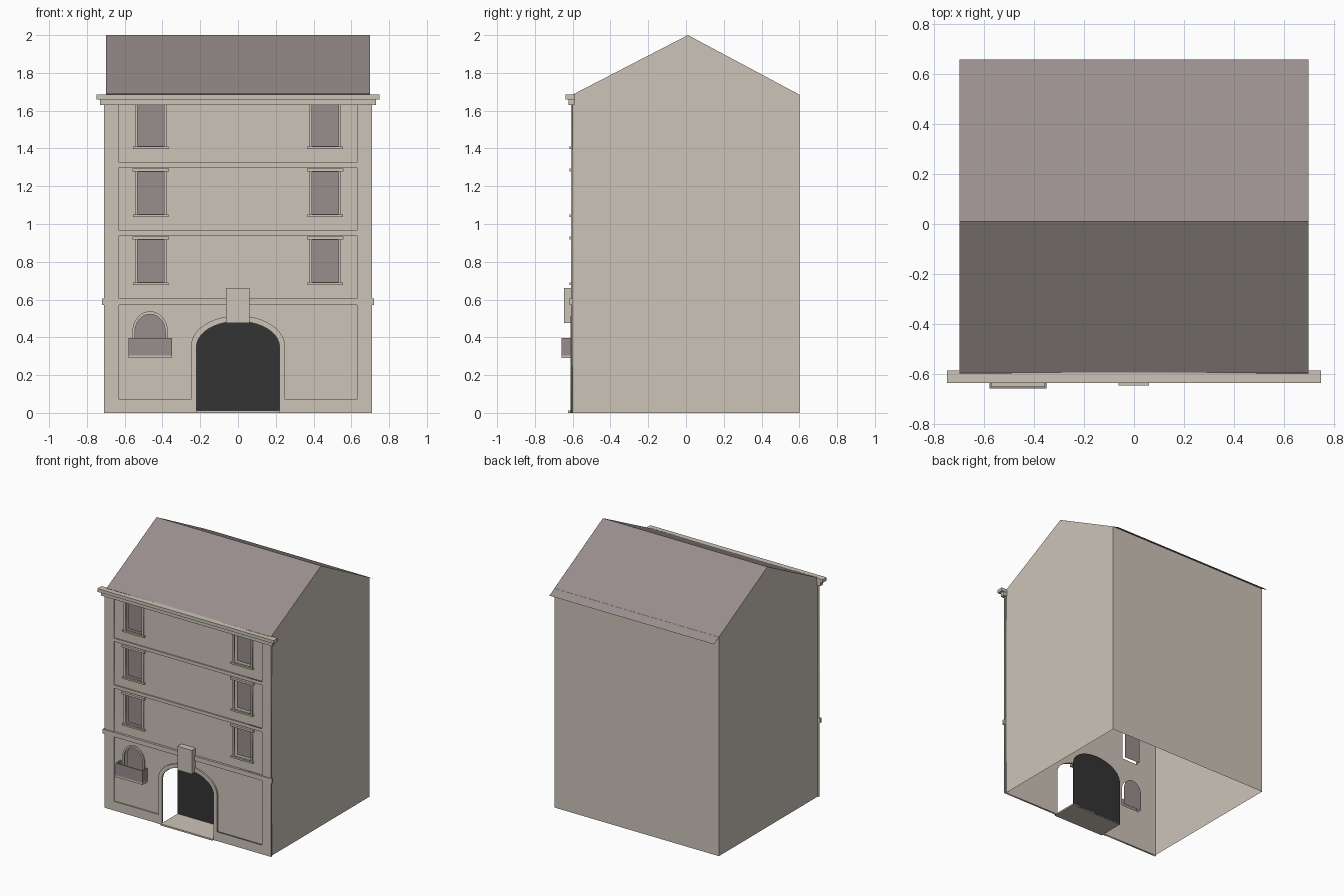
import bpy, bmesh
from math import sin, cos, pi

cube = bpy.data.objects.get("Cube")
if cube:
    bpy.data.objects.remove(cube, do_unlink=True)


def material(name, rgb):
    m = bpy.data.materials.new(name)
    m.use_nodes = True
    lin = [((c / 255 + 0.055) / 1.055) ** 2.4 for c in rgb] + [1]
    m.diffuse_color = lin
    bsdf = next(n for n in m.node_tree.nodes if n.type == 'BSDF_PRINCIPLED')
    bsdf.inputs["Base Color"].default_value = lin
    return m


STONE = material("warm_stone", (204, 196, 184))
MAUVE = material("mauve_grey", (153, 142, 141))
DARK = material("charcoal", (52, 52, 52))


def add(name, mesh, mat):
    mesh.materials.clear()
    mesh.materials.append(mat)
    ob = bpy.data.objects.new(name, mesh)
    bpy.context.collection.objects.link(ob)
    return ob


def faces(name, polys, mat):
    """Thin surface made from separate polygons."""
    bm = bmesh.new()
    for poly in polys:
        bm.faces.new([bm.verts.new(p) for p in poly])
    bmesh.ops.remove_doubles(bm, verts=bm.verts, dist=0.0005)
    mesh = bpy.data.meshes.new(name)
    bm.to_mesh(mesh)
    bm.free()
    return add(name, mesh, mat)


def box(name, x0, x1, y0, y1, z0, z1, mat=STONE):
    bm = bmesh.new()
    bmesh.ops.create_cube(bm, size=1)
    for v in bm.verts:
        v.co = [(a + b) / 2 + c * (b - a)
                for c, a, b in zip(v.co, (x0, y0, z0), (x1, y1, z1))]
    mesh = bpy.data.meshes.new(name)
    bm.to_mesh(mesh)
    bm.free()
    return add(name, mesh, mat)


def plate(name, outlines, y0, y1, mat=STONE):
    """Extruded x-z outline; inner outlines become holes."""
    cu = bpy.data.curves.new(name, 'CURVE')
    cu.dimensions = '2D'
    cu.fill_mode = 'BOTH'
    cu.extrude = (y1 - y0) / 2
    for pts in outlines:
        sp = cu.splines.new('POLY')
        sp.points.add(len(pts) - 1)
        for p, (x, z) in zip(sp.points, pts):
            p.co = (x, z, 0, 1)
        sp.use_cyclic_u = True
    tmp = bpy.data.objects.new(name + "_tmp", cu)
    mesh = bpy.data.meshes.new_from_object(tmp)
    bpy.data.objects.remove(tmp)
    bpy.data.curves.remove(cu)
    bm = bmesh.new()
    bm.from_mesh(mesh)
    bmesh.ops.remove_doubles(bm, verts=bm.verts, dist=0.0001)
    for v in bm.verts:
        x, z, d = v.co
        v.co = (x, (y0 + y1) / 2 + d, z)
    bmesh.ops.recalc_face_normals(bm, faces=bm.faces)
    bm.to_mesh(mesh)
    bm.free()
    mesh.name = name
    return add(name, mesh, mat)


def rect(x0, x1, z0, z1):
    return [(x0, z0), (x1, z0), (x1, z1), (x0, z1)]


def arch(cx, w, z0, spring, rise, n=20):
    curve = [(cx + w * cos(pi * i / n), spring + rise * sin(pi * i / n))
             for i in range(n + 1)]
    return [(cx - w, z0), (cx + w, z0)] + curve


# Key dimensions
W, FRONT, BACK, EAVE = 0.7, -0.6, 0.6, 1.685
RIDGE_Y, RIDGE_Z = 0.01, 2.0
WX, AX = 0.462, -0.465
FLOORS = {"first": 0.69, "second": 1.05, "third": 1.41}
WIN_H = 0.228
door = arch(0, 0.22, 0.0, 0.35, 0.135)
arch_window = arch(AX, 0.08, 0.3, 0.43, 0.092)

# Hollow body: gabled side walls and back wall, open underneath
side = [(FRONT, 0), (BACK, 0), (BACK, EAVE), (RIDGE_Y, RIDGE_Z), (FRONT, EAVE)]
for label, s in (("left", 1), ("right", -1)):
    faces(label + "_wall", [[(s * W, y, z) for y, z in side[::s]]], STONE)
faces("back_wall", [[(W, BACK, 0), (-W, BACK, 0), (-W, BACK, EAVE), (W, BACK, EAVE)]], STONE)

# Roof with a thin overhang at the back
roof = [(FRONT + 0.005, EAVE + 0.002), (RIDGE_Y, RIDGE_Z), (0.66, 1.652)]
faces("roof", [[(-W, a[0], a[1]), (W, a[0], a[1]), (W, b[0], b[1]), (-W, b[0], b[1])]
               for a, b in zip(roof, roof[1:])], MAUVE)

# Front wall with window and door openings
openings = [arch_window]
for z in FLOORS.values():
    openings += [rect(s * WX - 0.07, s * WX + 0.07, z, z + WIN_H) for s in (-1, 1)]
wall = [(-W, 0)] + [(-0.22, 0)] + door[:1:-1] + [(0.22, 0), (W, 0), (W, EAVE), (-W, EAVE)]
plate("front_wall", [wall] + openings, FRONT, FRONT + 0.004)

# Raised facade frame: piers and floor bands around recessed panels
outer = [(-0.71, 0), (-0.25, 0), (-0.25, 0.07), (-0.63, 0.07), (-0.63, 0.57), (0.63, 0.57),
         (0.63, 0.07), (0.25, 0.07), (0.25, 0), (0.71, 0), (0.71, 1.64), (-0.71, 1.64)]
panels = [rect(-0.63, 0.63, a, b) for a, b in ((0.605, 0.94), (0.965, 1.3), (1.325, 1.63))]
plate("facade_frame", [outer] + panels, FRONT - 0.01, FRONT)
box("floor_band", -0.72, 0.72, FRONT - 0.017, FRONT, 0.57, 0.605)

# Cornice in two steps
box("cornice_lower", -0.73, 0.73, -0.622, -0.59, 1.63, 1.66)
box("cornice_upper", -0.75, 0.75, -0.637, -0.588, 1.66, 1.685)

# Rectangular windows
for floor, z in FLOORS.items():
    for label, s in (("left", 1), ("right", -1)):
        x, name, top = s * WX, floor + "_" + label, z + WIN_H
        plate(name + "_window_frame", [rect(x - 0.084, x + 0.084, z, top),
                                       rect(x - 0.07, x + 0.07, z - 0.001, top - 0.002)][:1]
              + [rect(x - 0.07, x + 0.07, z + 0.002, top - 0.002)], FRONT - 0.01, FRONT)
        box(name + "_sill", x - 0.093, x + 0.093, FRONT - 0.018, FRONT, z - 0.012, z)
        box(name + "_lintel", x - 0.097, x + 0.097, FRONT - 0.018, FRONT, top, top + 0.016)
        faces(name + "_pane", [[(a, FRONT + 0.03, b) for a, b in
                                rect(x - 0.07, x + 0.07, z, top)]], MAUVE)

# Arched window with its balcony
plate("arched_window_frame", [arch(AX, 0.094, 0.298, 0.43, 0.108), arch_window],
      FRONT - 0.01, FRONT)
faces("arched_window_pane", [[(x, FRONT + 0.03, z) for x, z in arch_window]], MAUVE)
X0, X1, Y = -0.58, -0.35, -0.66
box("balcony_base", X0, X1, Y, FRONT, 0.29, 0.305)
box("balcony_front_rail", X0, X1, Y, Y + 0.008, 0.305, 0.397, MAUVE)
for label, x in (("right", X0), ("left", X1 - 0.008)):
    box("balcony_" + label + "_rail", x, x + 0.008, Y + 0.008, FRONT, 0.305, 0.397, MAUVE)

# Doorway: arched trim, keystone, threshold and dark door set back inside
outer_arch = arch(0, 0.25, 0, 0.35, 0.165)
trim = outer_arch[1:] + [(-0.25, 0), (-0.22, 0)] + door[:1:-1] + [(0.22, 0)]
plate("door_trim", [trim], FRONT - 0.012, FRONT)
box("keystone", -0.063, 0.06, -0.647, FRONT, 0.477, 0.66)
box("threshold", -0.22, 0.22, -0.625, -0.42, 0, 0.012)
faces("door_panel", [[(x, -0.42, z) for x, z in door]], DARK)
